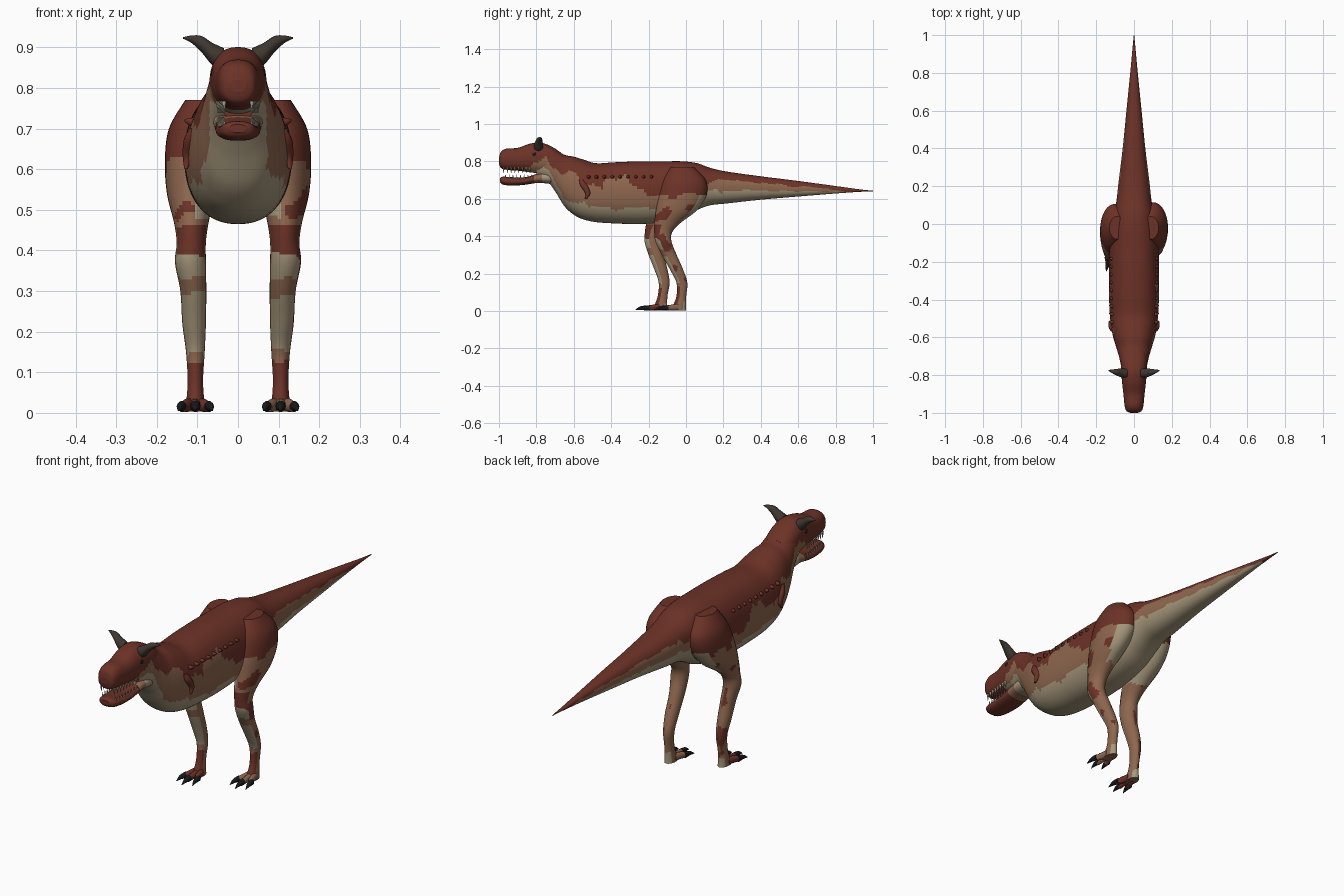
import bpy
import bmesh
import math
from mathutils import Vector, noise

cube = bpy.data.objects.get("Cube")
if cube:
    bpy.data.objects.remove(cube, do_unlink=True)


def material(name, rgb):
    mat = bpy.data.materials.new(name)
    mat.use_nodes = True
    mat.diffuse_color = (*rgb, 1)
    mat.node_tree.nodes["Principled BSDF"].inputs["Base Color"].default_value = (*rgb, 1)
    return mat


PALETTE = [
    material("rust_hide", (.15, .032, .02)),
    material("tan_hide", (.27, .135, .077)),
    material("cream_hide", (.38, .31, .2)),
    material("horn_brown", (.05, .038, .03)),
    material("claw_black", (.01, .01, .012)),
    material("tooth_ivory", (.5, .45, .33)),
]
RUST, TAN, CREAM, HORN, CLAW, TOOTH = range(len(PALETTE))


def smooth_path(stations, steps):
    """Catmull-Rom resampling of stations."""
    out, last = [], len(stations) - 1
    for i in range(last):
        a, b = stations[max(i - 1, 0)], stations[i]
        c, d = stations[i + 1], stations[min(i + 2, last)]
        for k in range(steps):
            t = k / steps
            out.append([q + t / 2 * (r - p + t * (2 * p - 5 * q + 4 * r - s
                        + t * (3 * (q - r) + s - p))) for p, q, r, s in zip(a, b, c, d)])
    return out + [list(stations[-1])]


def loft(name, stations, axis, paint, sides=16, steps=4, power=1):
    """Skin rings (x, y, z, radius_u, radius_v) that lie square to an axis."""
    u, v = [i for i in range(3) if i != "XYZ".index(axis)]
    bm = bmesh.new()
    rings = []
    for station in smooth_path(stations, steps):
        ring = []
        for k in range(sides):
            angle = math.tau * k / sides
            co, si = math.cos(angle), math.sin(angle)
            p = Vector(station[:3])
            p[u] += max(station[3], .0004) * math.copysign(abs(co) ** power, co)
            p[v] += max(station[4], .0004) * math.copysign(abs(si) ** power, si)
            ring.append(bm.verts.new(p))
        rings.append(ring)
    for a, b in zip(rings, rings[1:]):
        for k in range(sides):
            j = (k + 1) % sides
            bm.faces.new((a[k], a[j], b[j], b[k]))
    bm.faces.new(rings[0])
    bm.faces.new(rings[-1])
    bmesh.ops.recalc_face_normals(bm, faces=bm.faces)
    for face in bm.faces:
        face.smooth = len(face.verts) == 4
        face.material_index = paint(face.calc_center_median(), face.normal) if callable(paint) else paint
    mesh = bpy.data.meshes.new(name)
    bm.to_mesh(mesh)
    bm.free()
    for mat in PALETTE:
        mesh.materials.append(mat)
    obj = bpy.data.objects.new(name, mesh)
    bpy.context.collection.objects.link(obj)
    return obj


def spine(profile):
    """Turn (y, top, bottom, half width) into ring stations."""
    return [(0, y, (t + b) / 2, w, (t - b) / 2) for y, t, b, w in profile]


def lookup(table, y):
    for (a, p), (b, q) in zip(table, table[1:]):
        if y <= b:
            return p + (q - p) * max(0, (y - a) / (b - a))
    return table[-1][1]


# Hide pattern: rust back, tan flank, cream belly
RUST_EDGE = [(-.85, .77), (-.75, .8), (-.66, .75), (-.55, .7), (-.48, .66), (-.4, .71),
             (-.32, .72), (-.22, .63), (-.08, .63), (0, .66), (.1, .7), (.25, .695),
             (.45, .68), (.6, .665), (.8, .65), (1, .63)]
CREAM_EDGE = [(-.85, .75), (-.74, .74), (-.66, .62), (-.6, .575), (-.4, .55), (-.15, .55),
              (0, .58), (.1, .64), (.3, .645), (.6, .64), (.8, .638), (1, .635)]


def body_paint(p, n):
    fade = .3 if p.y > .2 else 1
    rust = lookup(RUST_EDGE, p.y) + fade * .05 * noise.noise(p * 17)
    cream = lookup(CREAM_EDGE, p.y) + fade * .025 * noise.noise(p * 20)
    if p.x < 0 and -.55 < p.y < 0:
        rust -= .04
    if p.y < -.5:
        cream += .09 * max(0, -n.y) * (abs(p.x) < .07)
    return RUST if p.z > rust else CREAM if p.z < cream else TAN


def head_paint(p, n):
    edge = .82 - abs(p.y + .75) * .55 + .015 * noise.noise(p * 30)
    if p.y < -.86 or p.z > edge:
        return RUST
    return CREAM if p.z < .755 else TAN


def jaw_paint(p, n):
    return RUST if p.y < -.81 else TAN if p.y < -.77 else CREAM


def leg_paint(p, n):
    side = math.copysign(1, p.x)
    patch = noise.noise(p * 15)
    z = p.z + .02 * patch
    if z > .48:
        if n.x * side < -.4 or (n.y > .45 and z < .62):
            return CREAM
        return RUST if z > .62 or patch > .2 else TAN
    if n.y < -.3:
        bands = [(.12, RUST), (.15, TAN), (.29, CREAM), (.33, TAN), (.385, CREAM), (.46, RUST)]
        return next((color for top, color in bands if z < top), TAN)
    if z < .05:
        return CREAM if n.y > .4 else TAN
    return RUST if patch > .3 and n.x * side > -.2 else TAN


# Torso, neck and tail
loft("body", spine([
    (-.8, .88, .72, .05), (-.74, .885, .69, .07), (-.7, .865, .64, .08), (-.65, .835, .56, .095),
    (-.6, .825, .515, .11), (-.55, .81, .49, .12), (-.48, .79, .475, .128), (-.38, .795, .468, .132),
    (-.25, .8, .465, .132), (-.12, .8, .475, .13), (-.02, .8, .5, .12), (.06, .79, .54, .105),
    (.13, .765, .565, .092), (.22, .745, .575, .082), (.4, .72, .595, .06), (.6, .695, .612, .04),
    (.8, .668, .628, .02), (.93, .65, .637, .008), (1, .643, .639, .001)]),
    "Y", body_paint, sides=72, steps=10, power=.88)

# Skull and lower jaw
loft("skull", spine([
    (-1, .82, .79, .02), (-.99, .85, .765, .04), (-.96, .868, .755, .05), (-.9, .872, .75, .056),
    (-.84, .893, .742, .063), (-.78, .9, .735, .068), (-.72, .88, .73, .07), (-.66, .84, .74, .06)]),
    "Y", head_paint, sides=48, steps=8, power=.85)
loft("lower_jaw", spine([
    (-.995, .71, .69, .02), (-.98, .718, .676, .04), (-.93, .715, .67, .05), (-.86, .715, .675, .055),
    (-.79, .735, .685, .055), (-.73, .75, .68, .06), (-.68, .76, .68, .06)]),
    "Y", jaw_paint, sides=32, steps=6, power=.85)

LEG = [
    (.09, -.02, .77, .04, .06), (.1, -.01, .7, .07, .115), (.105, -.02, .62, .075, .13),
    (.115, -.05, .54, .06, .11), (.115, -.1, .47, .043, .07), (.115, -.122, .42, .036, .048),
    (.117, -.12, .37, .038, .043), (.11, -.09, .3, .032, .04), (.108, -.05, .22, .029, .035),
    (.105, -.022, .15, .023, .029), (.105, -.025, .08, .019, .026), (.105, -.035, .03, .022, .034),
    (.105, -.04, .003, .024, .04)]

for label, s in (("left", 1), ("right", -1)):
    # Legs, the right one striding forward
    def stride(z):
        return 0 if s > 0 else -.1 * min(1, max(0, (.72 - z) / .6))

    loft(label + "_leg", [(s * x, y + stride(z), z, a, b) for x, y, z, a, b in LEG],
         "Z", leg_paint, sides=32, steps=8)

    # Toes and claws
    foot = -.05 + stride(0)
    for toe, spread in (("inner", -1), ("middle", 0), ("outer", 1)):
        x = s * (.105 + .012 * spread)
        tip = s * (.105 + .032 * spread)
        reach = foot - .075 + .02 * abs(spread)
        loft(f"{label}_{toe}_toe", [(x, foot + .01, .02, .014, .018),
             ((x + tip) / 2, foot - .03, .018, .013, .016), (tip, reach, .014, .011, .013)],
             "Y", RUST if s < 0 else TAN, sides=10)
        loft(f"{label}_{toe}_claw", [(tip, reach + .012, .016, .013, .014),
             (tip + s * .005 * spread, reach - .02, .015, .009, .01),
             (tip + s * .01 * spread, reach - .047, .005, .001, .001)], "Y", CLAW, sides=10)

    # Horns, eyes and tiny arms
    loft(label + "_horn", [
        (s * .035, -.79, .868, .025, .03), (s * .065, -.788, .885, .024, .027),
        (s * .09, -.785, .908, .018, .02), (s * .115, -.78, .92, .01, .009),
        (s * .135, -.775, .923, .002, .002)], "X", HORN, sides=20)
    loft(label + "_eye", [(s * .05, -.81, .838, .013, .013), (s * .064, -.81, .838, .01, .01),
                          (s * .068, -.81, .838, .002, .002)], "X", CLAW, sides=12)
    loft(label + "_arm", [(s * .112, -.56, .7, .008, .012), (s * .118, -.545, .67, .016, .02),
                          (s * .124, -.525, .63, .012, .014), (s * .128, -.535, .6, .004, .005)],
         "Z", RUST, sides=12)

    # Teeth along both jaws
    for i in range(8):
        y = -.975 + .02 * i
        x = s * (.034 + .0022 * i)
        loft(f"{label}_upper_tooth_{i}", [(x, y, .768, .005, .006), (x, y, .738, .001, .001)],
             "Z", TOOTH, sides=6, steps=1)
        loft(f"{label}_lower_tooth_{i}", [(x, y + .01, .705, .004, .005), (x, y + .01, .729, .001, .001)],
             "Z", TOOTH, sides=6, steps=1)

    # Row of small hide knobs on the flank
    for i in range(9):
        y = -.52 + .042 * i
        loft(f"{label}_knob_{i}", [(s * .1, y, .715, .012, .012), (s * .121, y, .717, .009, .009),
             (s * .133, y + .006, .72, .001, .001)], "X", RUST, sides=8, steps=2)
